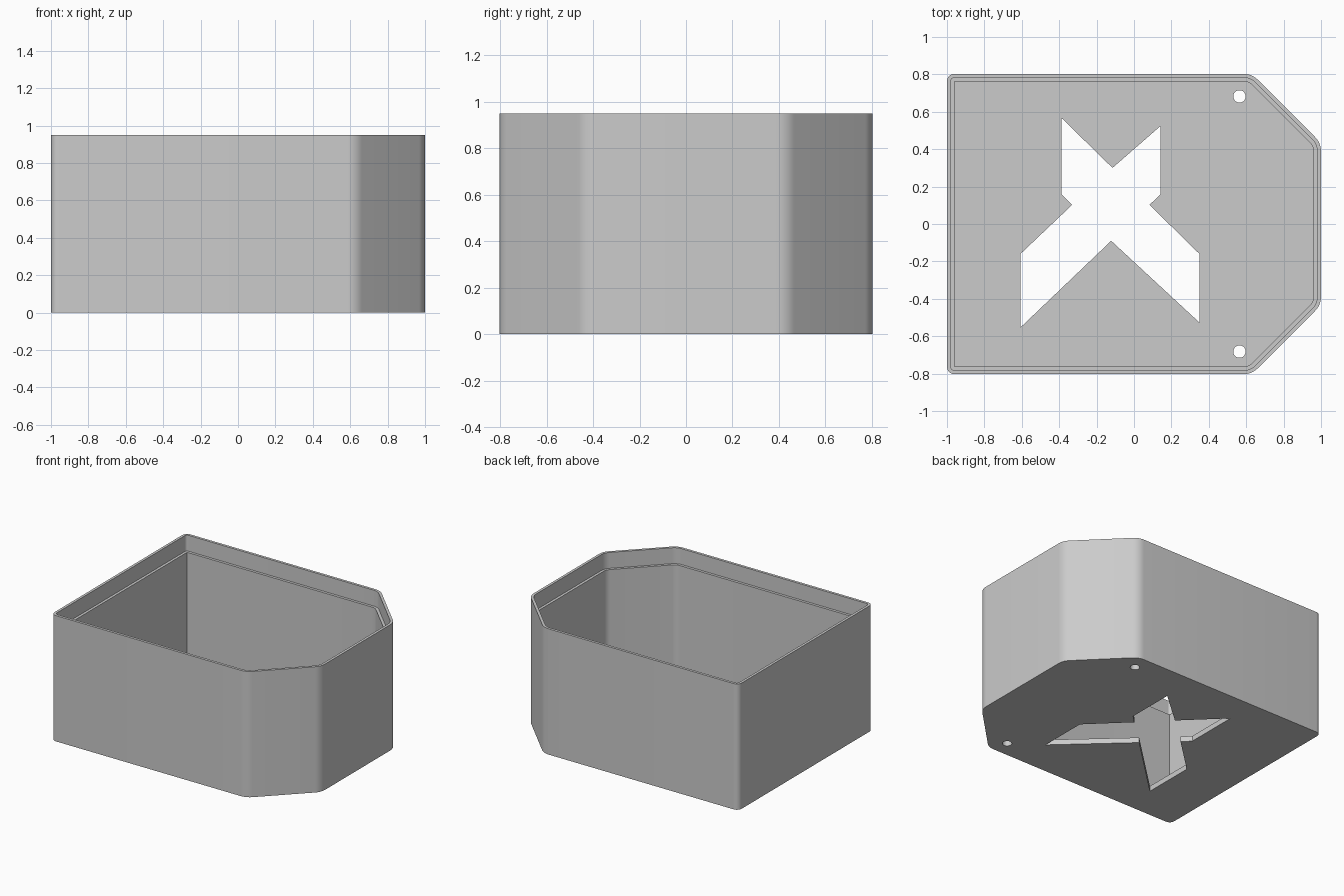
import bpy, bmesh, math
from mathutils import Vector

if "Cube" in bpy.data.objects:
    bpy.data.objects.remove(bpy.data.objects["Cube"])

HEIGHT, FLOOR, LEDGE = 0.95, 0.04, 0.83
RIM, WALL = 0.02, 0.04

# Outer corners, counter-clockwise: x, y, fillet radius
CORNERS = [(-1, -0.803, 0.04), (0.63, -0.803, 0.11), (1, -0.433, 0.11),
           (1, 0.433, 0.11), (0.63, 0.803, 0.11), (-1, 0.803, 0.04)]

# Cross-shaped floor opening
OPENING = [(-0.388, 0.567), (-0.115, 0.30), (0.142, 0.524), (0.142, 0.16),
           (0.083, 0.102), (0.35, -0.16), (0.35, -0.527), (-0.122, -0.09),
           (-0.607, -0.553), (-0.607, -0.16), (-0.331, 0.102), (-0.388, 0.16)]


def outline(inset, steps=8):
    """Filleted outline, shrunk inwards by inset."""
    pts = []
    for i, (x, y, r) in enumerate(CORNERS):
        p = Vector((x, y))
        a = (p - Vector(CORNERS[i - 1][:2])).normalized()
        b = (Vector(CORNERS[(i + 1) % len(CORNERS)][:2]) - p).normalized()
        turn = a.angle(b)
        na = Vector((a.y, -a.x))  # outward normal of the incoming side
        centre = p - a * r * math.tan(turn / 2) - na * r
        start = math.atan2(na.y, na.x)
        rad = max(r - inset, 0)
        for k in range(steps + 1):
            t = start + turn * k / steps
            pts.append((centre.x + rad * math.cos(t), centre.y + rad * math.sin(t)))
    return pts


def circle(cx, cy, r, n=32):
    return [(cx + r * math.cos(2 * math.pi * k / n),
             cy + r * math.sin(2 * math.pi * k / n)) for k in range(n)]


bm = bmesh.new()


def skin(*levels):
    """Bridge a stack of (points, z) loops with quads."""
    loops = [[bm.verts.new((x, y, z)) for x, y in pts] for pts, z in levels]
    for lo, hi in zip(loops, loops[1:]):
        for i in range(len(lo)):
            j = (i + 1) % len(lo)
            bm.faces.new((lo[i], lo[j], hi[j], hi[i]))


# Walls: outside, thin rim, lid ledge, thicker lower wall
skin((outline(0), 0), (outline(0), HEIGHT), (outline(RIM), HEIGHT),
     (outline(RIM), LEDGE), (outline(WALL), LEDGE), (outline(WALL), FLOOR))

# Sides of the floor opening and the two screw holes
for pts in [OPENING] + [circle(0.564, s * 0.682, 0.033) for s in (-1, 1)]:
    skin((pts, 0), (pts, FLOOR))

# Underside and inner floor, filled around the holes
bmesh.ops.remove_doubles(bm, verts=bm.verts, dist=1e-5)
for z in (0, FLOOR):
    rim = [e for e in bm.edges if all(abs(v.co.z - z) < 1e-5 for v in e.verts)]
    bmesh.ops.triangle_fill(bm, edges=rim, use_beauty=True, normal=(0, 0, 1))
bmesh.ops.recalc_face_normals(bm, faces=bm.faces)

mesh = bpy.data.meshes.new("box_shell")
bm.to_mesh(mesh)
bm.free()
box = bpy.data.objects.new("box_shell", mesh)
bpy.context.collection.objects.link(box)

grey = bpy.data.materials.new("plain_grey")
grey.diffuse_color = (0.6, 0.6, 0.6, 1)
grey.use_nodes = True
grey.node_tree.nodes["Principled BSDF"].inputs["Base Color"].default_value = grey.diffuse_color
mesh.materials.append(grey)

bpy.context.view_layer.objects.active = box
box.select_set(True)
bpy.ops.object.shade_smooth_by_angle(angle=math.radians(30))
